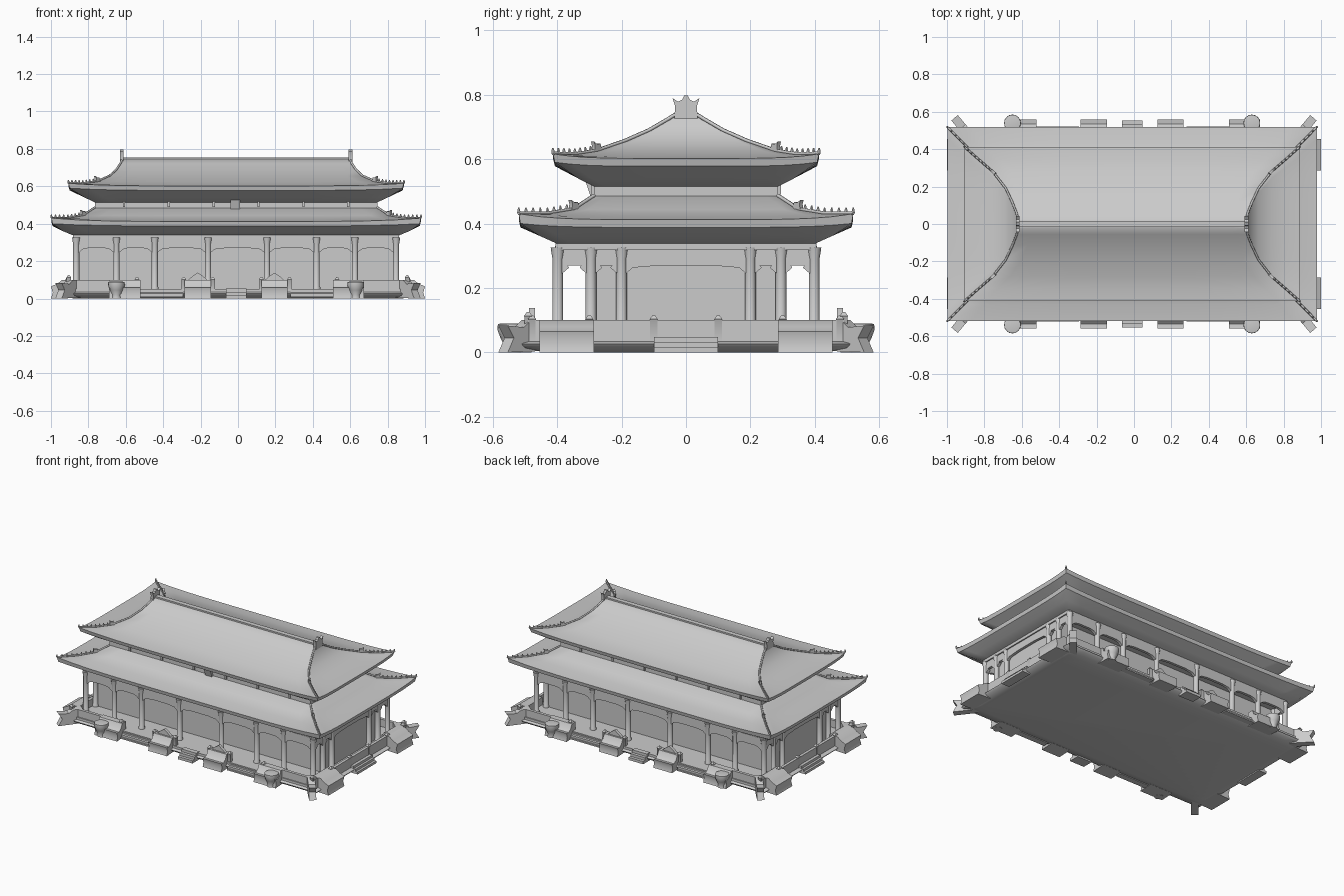
import bpy, bmesh, math
from mathutils import Vector, Matrix

if "Cube" in bpy.data.objects:
    bpy.data.objects.remove(bpy.data.objects["Cube"])

CX = -0.01  # the hall sits slightly off the terrace centre


def finish(name, bm):
    bmesh.ops.recalc_face_normals(bm, faces=bm.faces)
    me = bpy.data.meshes.new(name)
    bm.to_mesh(me)
    bm.free()
    ob = bpy.data.objects.new(name, me)
    bpy.context.collection.objects.link(ob)
    return ob


def box(name, x0, x1, y0, y1, z0, z1):
    bm = bmesh.new()
    m = Matrix.Translation(((x0 + x1) / 2, (y0 + y1) / 2, (z0 + z1) / 2)) @ \
        Matrix.Diagonal((abs(x1 - x0), abs(y1 - y0), z1 - z0, 1))
    bmesh.ops.create_cube(bm, size=1, matrix=m)
    return finish(name, bm)


def prism(name, pts, origin, angle, width):
    """Upright outline (u, z), u pointing along angle, extruded sideways."""
    bm = bmesh.new()
    face = bm.faces.new([bm.verts.new((u, -width / 2, z)) for u, z in pts])
    ext = bmesh.ops.extrude_face_region(bm, geom=[face])
    bmesh.ops.translate(bm, vec=(0, width, 0),
                        verts=[v for v in ext["geom"] if isinstance(v, bmesh.types.BMVert)])
    bm.transform(Matrix.Translation(origin) @ Matrix.Rotation(angle, 4, "Z"))
    return finish(name, bm)


def loft(name, rings):
    bm = bmesh.new()
    rows = [[bm.verts.new(p) for p in r] for r in rings]
    n = len(rows[0])
    for a, b in zip(rows, rows[1:]):
        for i in range(n):
            j = (i + 1) % n
            bm.faces.new((a[i], a[j], b[j], b[i]))
    bm.faces.new(rows[0])
    bm.faces.new(rows[-1])
    return finish(name, bm)


def rect_ring(hx, hy, z, lift=0, cx=CX, n=16):
    """Rectangle outline whose corners sweep up by lift."""
    c = [(-hx, -hy), (hx, -hy), (hx, hy), (-hx, hy)]
    pts = []
    for k in range(4):
        a, b = c[k], c[(k + 1) % 4]
        for i in range(n):
            t = i / n
            pts.append((cx + a[0] + (b[0] - a[0]) * t, a[1] + (b[1] - a[1]) * t,
                        z + lift * abs(2 * t - 1) ** 5))
    return pts


def lathe(name, x, y, profile, n=16):
    return loft(name, [[(x + r * math.cos(2 * math.pi * i / n),
                         y + r * math.sin(2 * math.pi * i / n), z) for i in range(n)]
                       for r, z in profile])


def tube(name, pts, r):
    cu = bpy.data.curves.new(name, "CURVE")
    cu.dimensions = "3D"
    cu.bevel_depth, cu.bevel_resolution, cu.use_fill_caps = r, 1, True
    sp = cu.splines.new("POLY")
    sp.points.add(len(pts) - 1)
    for p, q in zip(sp.points, pts):
        p.co = (*q, 1)
    ob = bpy.data.objects.new(name, cu)
    bpy.context.collection.objects.link(ob)


# Two roofs: underside, eave edge, then concave tiled slope (half x, half y, z, corner lift)
upper = [(.75, .28, .512), (.81, .335, .54), (.89, .407, .578, .012), (.897, .413, .602, .014),
         (.82, .345, .608, .006), (.745, .28, .624), (.675, .19, .655), (.64, .115, .688),
         (.617, .055, .723), (.61, .02, .745)]
lower = [(.865, .395, .335), (.93, .455, .362), (.982, .514, .388, .012), (.988, .519, .412, .018),
         (.90, .43, .422, .008), (.82, .35, .443), (.755, .285, .485)]
loft("upper_roof", [rect_ring(*r) for r in upper])
loft("lower_roof", [rect_ring(*r) for r in lower])

# Hip ridges with small figures and a larger ornament
for label, rings in (("upper", upper), ("lower", lower)):
    for sx in (-1, 1):
        for sy in (-1, 1):
            path = [Vector((CX + sx * r[0], sy * r[1], r[2] + (r[3] if len(r) > 3 else 0) + .002))
                    for r in rings[3:]]
            tube(label + "_hip_ridge", path, .006)
            for k in range(8):
                t = k / 4
                i = min(int(t), 1)
                p = path[i].lerp(path[i + 1], t - i)
                lathe(label + "_hip_figure", p.x, p.y,
                      [(.006, p.z), (.005, p.z + .01), (.002, p.z + .017)], 6)
            prism(label + "_hip_ornament",
                  [(-.02, 0), (.012, 0), (.01, .016), (.014, .028), (0, .02), (-.014, .022)],
                  path[2], math.atan2(sy, sx), .014)

# Main ridge and its end ornaments
box("main_ridge", CX - .61, CX + .61, -.016, .016, .735, .755)
for s in (-1, 1):
    prism("ridge_end_ornament",
          [(-.036, .725), (.036, .725), (.034, .765), (.042, .79), (.025, .778), (.012, .784),
           (.006, .797), (-.006, .797), (-.012, .784), (-.025, .778), (-.042, .79), (-.034, .765)],
          (CX + s * .612, 0, 0), math.pi / 2, .02)

# Upper storey band, plaque, main beam and walls
box("upper_wall", CX - .755, CX + .755, -.285, .285, .46, .53)
for s in (-1, 1):
    for k in range(6):
        x = CX - .6 + k * .24
        box("upper_bracket", x - .006, x + .006, s * .28, s * .295, .49, .53)
prism("name_board", [(.28, .48), (.295, .48), (.315, .54), (.30, .54)],
      (CX - .005, 0, 0), -math.pi / 2, .05)
box("main_beam", CX - .872, CX + .872, -.405, .405, .318, .345)
box("hall_wall", CX - .84, CX + .84, -.29, .29, .04, .33)

# Columns and arched lintels around the gallery
col_x = [-.855, -.64, -.435, -.15, .165, .43, .635, .855]
col_y = [-.398, -.295, -.2, .2, .295, .398]
col_prof = [(.02, .04), (.02, .06), (.0165, .065), (.0165, .29), (.022, .325)]


def lintel(name, span, origin, angle):
    h = span / 2
    arch = [(h, .235), (h - .02, .25), (h - .035, .263), (h * .4, .27)]
    prism(name, [(h, .33)] + arch + [(-u, z) for u, z in reversed(arch)] + [(-h, .33)],
          origin, angle, .018)


for s in (-1, 1):
    for x in col_x:
        lathe("gallery_column", CX + x, s * .398, col_prof, 12)
    for a, b in zip(col_x, col_x[1:]):
        lintel("gallery_lintel", b - a, (CX + (a + b) / 2, s * .398, 0), 0)
    for y in col_y[1:-1]:
        lathe("side_column", CX + s * .855, y, col_prof, 12)
    for a, b in zip(col_y, col_y[1:]):
        lintel("side_lintel", b - a, (CX + s * .855, (a + b) / 2, 0), math.pi / 2)

# Terrace: narrow foot plate flaring out to a moulded edge
loft("terrace", [rect_ring(*r, 0, 0) for r in
                 [(.88, .43, 0), (.935, .50, .014), (.945, .51, .026), (.92, .495, .034), (.92, .495, .05)]])


def post(x, y, top=.12):
    loft("parapet_post", [[(x + a * w, y + b * w, z) for a, b in ((-1, -1), (1, -1), (1, 1), (-1, 1))]
                          for w, z in ((.011, .03), (.011, top - .015), (.013, top - .012), (.004, top))])


stair_cheek = [(.46, .005), (.46, .10), (.50, .10), (.515, .07), (.535, .055), (.558, .058), (.55, .03), (.558, 0)]
for s in (-1, 1):
    # Long sides: parapets, stair cheeks, steps and urns
    for x0, x1 in ((-.91, -.54), (-.29, -.135), (.125, .275), (.53, .91)):
        box("front_parapet", x0, x1, s * .468, s * .488, .03, .1)
        post(x0, s * .478, .115)
        post(x1, s * .478, .115)
    for xc, w in ((-.605, .17), (-.215, .14), (.195, .14), (.59, .165)):
        prism("stair_cheek", stair_cheek, (xc, 0, 0), s * math.pi / 2, w)
    for xc in (-.215, .195):
        prism("parapet_crest", [(-.05, .1), (.05, .1), (.03, .118), (0, .138), (-.03, .118)],
              (xc, s * .478, 0), 0, .02)
    for k in range(3):
        box("centre_step", -.065, .045, s * .48, s * (.553 - .02 * k), 0, .018 * (k + 1))
        for xc in (-.415, .40):
            box("side_step", xc - .12, xc + .12, s * .48, s * (.52 - .01 * k), .005, .014 * (k + 1))
    for x in (-.65, .63):
        lathe("urn", x, s * .54, [(.028, 0), (.024, .02), (.036, .045), (.045, .07), (.044, .088), (.034, .09)])
    # Short sides: parapet, cheeks and posts
    box("side_parapet", s * .90, s * .92, -.49, .49, .03, .1)
    for y in (-.3, -.1, .1, .3):
        post(s * .91, y, .115)
    for sy in (-1, 1):
        prism("side_cheek", [(.88, .005), (.88, .1), (.94, .1), (.965, .08), (1, .065), (.99, .03), (1, 0)],
              (0, sy * .37, 0), 0 if s > 0 else math.pi, .17)
        post(s * .905, sy * .49, .125)
        # Flared terrace corners
        prism("corner_flare", [(-.04, .005), (-.04, .1), (.02, .1), (.05, .078), (.115, .083), (.09, .045), (.115, 0)],
              (s * .885, sy * .48, 0), math.atan2(sy * 1.0, s * .85), .045)
    for k in range(3):
        box("end_step", s * .91, s * (.97 - .015 * k), -.1, .1, 0, .016 * (k + 1))

# Smooth shading with sharp edges kept
bpy.ops.object.select_all(action="DESELECT")
for ob in bpy.context.scene.objects:
    if ob.type == "MESH":
        ob.select_set(True)
        bpy.context.view_layer.objects.active = ob
bpy.ops.object.shade_smooth_by_angle(angle=math.radians(40))
